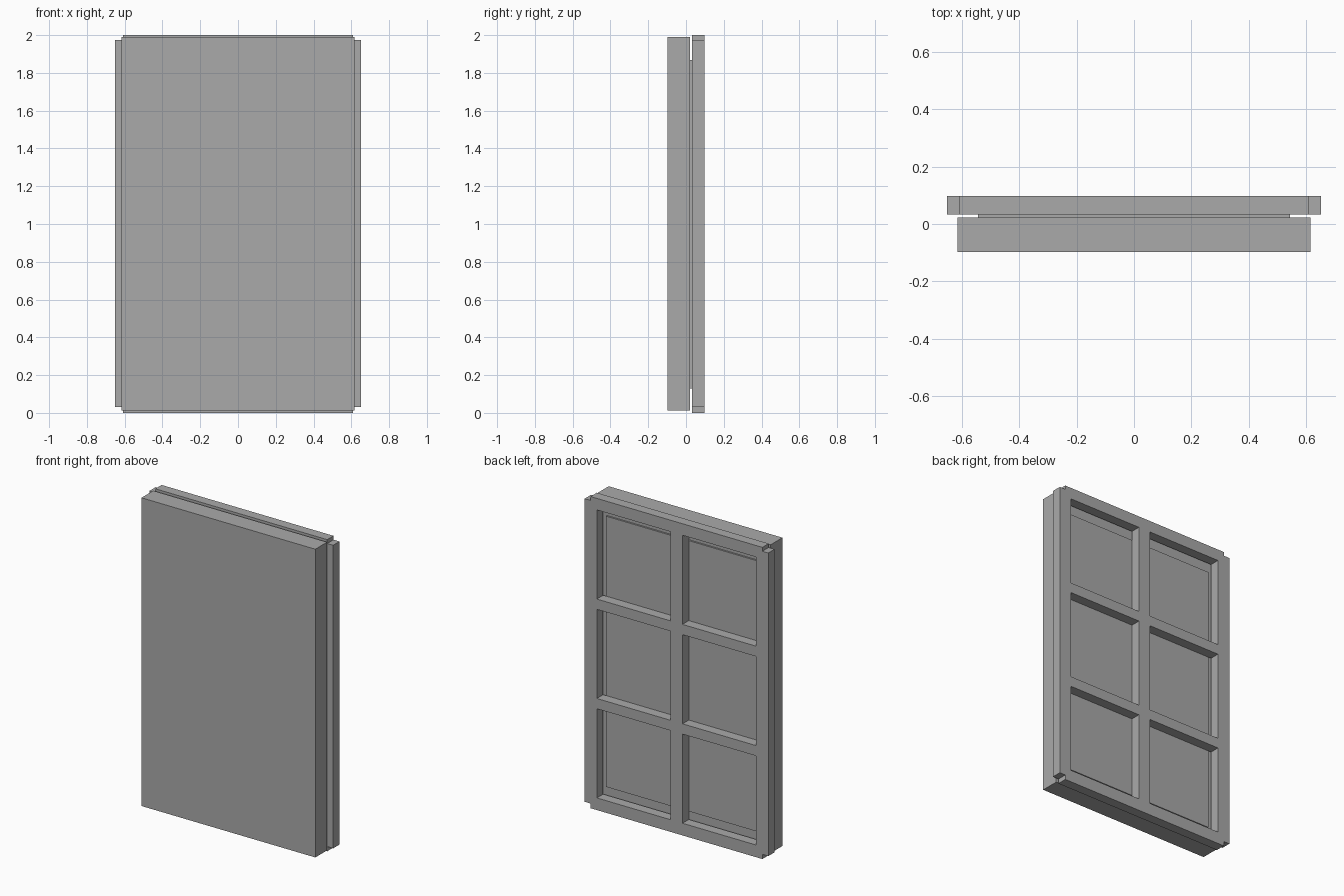
import bpy
import bmesh
import math

cube = bpy.data.objects.get("Cube")
if cube:
    bpy.data.objects.remove(cube, do_unlink=True)

# Single plain grey finish
GREY = (0.4, 0.4, 0.4, 1.0)
grey = bpy.data.materials.new("plain grey")
grey.use_nodes = True
grey.diffuse_color = GREY
grey.node_tree.nodes["Principled BSDF"].inputs["Base Color"].default_value = GREY


def add_object(name, bm):
    bmesh.ops.recalc_face_normals(bm, faces=bm.faces)
    mesh = bpy.data.meshes.new(name)
    bm.to_mesh(mesh)
    bm.free()
    mesh.materials.append(grey)
    obj = bpy.data.objects.new(name, mesh)
    bpy.context.collection.objects.link(obj)
    return obj


def lattice(name, xs, zs, y_front, y_back, keep):
    """Slab made of the kept cells of an x-z grid, extruded along y."""
    bm = bmesh.new()
    for i in range(len(xs) - 1):
        for j in range(len(zs) - 1):
            if keep(i, j):
                corners = ((i, j), (i + 1, j), (i + 1, j + 1), (i, j + 1))
                bm.faces.new([bm.verts.new((xs[a], y_front, zs[b])) for a, b in corners])
    bmesh.ops.remove_doubles(bm, verts=bm.verts, dist=0.0001)
    result = bmesh.ops.extrude_face_region(bm, geom=bm.faces[:], use_keep_orig=True)
    moved = [v for v in result["geom"] if isinstance(v, bmesh.types.BMVert)]
    bmesh.ops.translate(bm, verts=moved, vec=(0, y_back - y_front, 0))
    return add_object(name, bm)


def slab(name, half_width, bottom, top, y_front, y_back):
    return lattice(name, (-half_width, half_width), (bottom, top),
                   y_front, y_back, lambda i, j: True)


# Front panel
slab("front_panel", 0.617, 0.012, 1.99, -0.097, 0.022)

# Raised backing plate between the panel and the frame
slab("backing_plate", 0.545, 0.13, 1.867, 0.022, 0.033)

# Rear frame: two columns of three openings, with notched outer corners
half = (0.043, 0.565, 0.61, 0.652)
xs = [-x for x in reversed(half)] + list(half)
OPENING, RAIL, SILL = 0.572, 0.066, 0.078
zs = [0.0, 0.03]
for row in range(3):
    base = SILL + row * (OPENING + RAIL)
    zs += [base, base + OPENING]
zs += [1.975, 2.0]
last_x, last_z = len(xs) - 2, len(zs) - 2


def frame_cell(i, j):
    corner = i in (0, last_x) and j in (0, last_z)
    opening = i in (2, last_x - 2) and j in (2, 4, 6)
    return not (corner or opening)


lattice("rear_frame", xs, zs, 0.033, 0.097, frame_cell)
